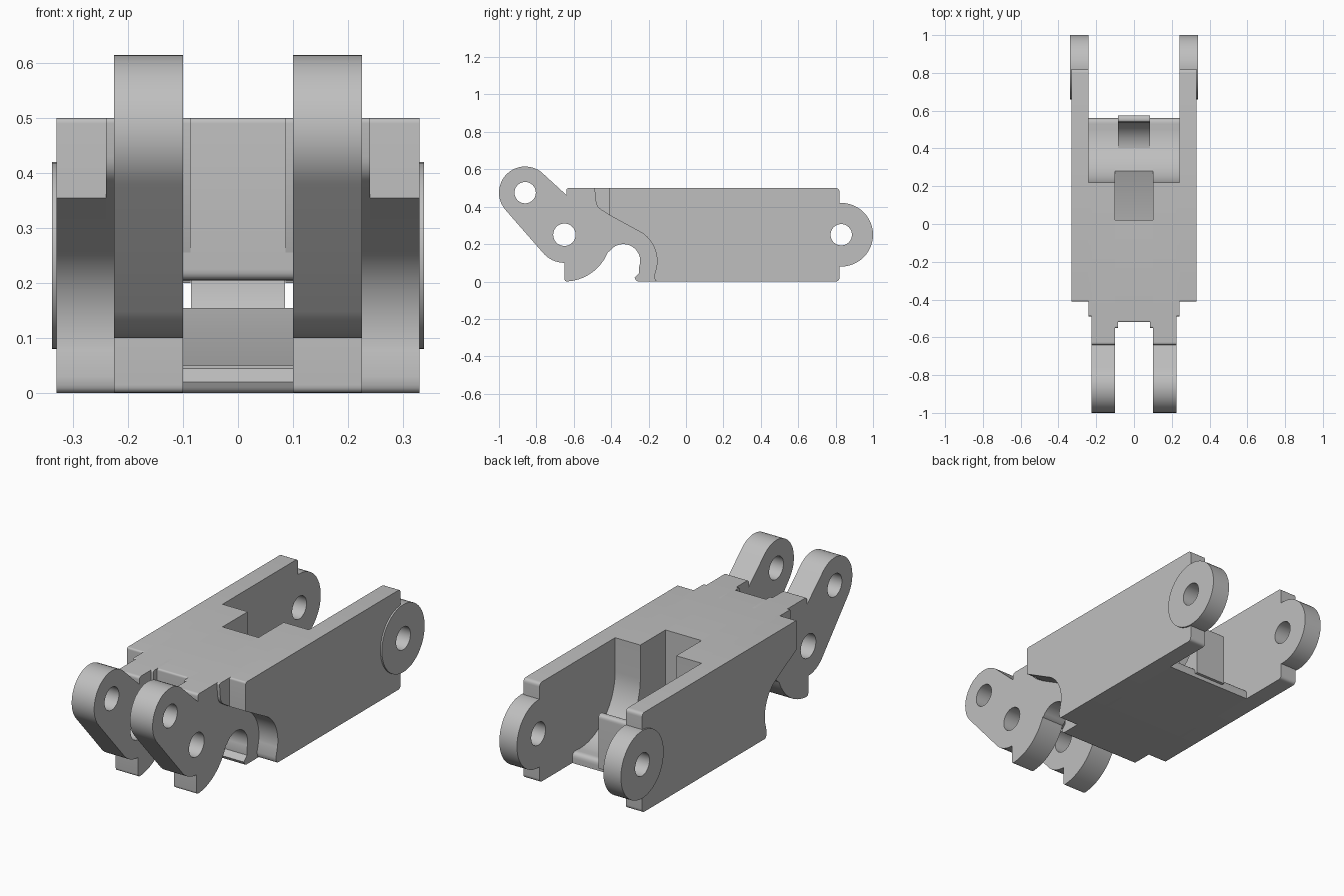
import bpy, bmesh, math
from mathutils import Vector

cube = bpy.data.objects.get("Cube")
if cube:
    bpy.data.objects.remove(cube)

grey = bpy.data.materials.new("plain grey")
grey.use_nodes = True
colour = (0.52, 0.52, 0.52, 1)
grey.diffuse_color = colour
grey.node_tree.nodes["Principled BSDF"].inputs["Base Color"].default_value = colour


def arc(cy, cz, r, start, end, steps=20):
    """Points along an arc in the side plane, angles in degrees."""
    angles = [math.radians(start + (end - start) * i / steps) for i in range(steps + 1)]
    return [(cy + r * math.cos(a), cz + r * math.sin(a)) for a in angles]


def circle(cy, cz, r):
    return arc(cy, cz, r, 0, 360, 48)[:-1]


def soften(points):
    """Round every corner given as (y, z, radius)."""
    out = []
    for i, p in enumerate(points):
        if len(p) == 2:
            out.append(p)
            continue
        here = Vector(p[:2])
        before = Vector(points[i - 1][:2])
        after = Vector(points[(i + 1) % len(points)][:2])
        a = here + (before - here).normalized() * p[2]
        b = here + (after - here).normalized() * p[2]
        for k in range(6):
            t = k / 5
            out.append(tuple(a * (1 - t) ** 2 + here * 2 * t * (1 - t) + b * t * t))
    return out


def slab(name, x0, x1, outline, holes=()):
    """Extrude a side profile with holes from x0 to x1."""
    curve = bpy.data.curves.new(name, "CURVE")
    curve.dimensions = "2D"
    curve.fill_mode = "BOTH"
    curve.extrude = (x1 - x0) / 2
    for loop in [soften(outline), *holes]:
        spline = curve.splines.new("POLY")
        spline.points.add(len(loop) - 1)
        for point, (y, z) in zip(spline.points, loop):
            point.co = (y, z, 0, 1)
        spline.use_cyclic_u = True
    obj = bpy.data.objects.new(name, curve)
    bpy.context.collection.objects.link(obj)
    bpy.ops.object.select_all(action="DESELECT")
    obj.select_set(True)
    bpy.context.view_layer.objects.active = obj
    bpy.ops.object.convert(target="MESH")
    obj = bpy.context.object
    bm = bmesh.new()
    bm.from_mesh(obj.data)
    for v in bm.verts:
        y, z, x = v.co
        v.co = (x + (x0 + x1) / 2, y, z)
    bmesh.ops.remove_doubles(bm, verts=bm.verts, dist=0.0002)
    bmesh.ops.recalc_face_normals(bm, faces=bm.faces)
    bm.to_mesh(obj.data)
    bm.free()
    obj.data.materials.clear()
    obj.data.materials.append(grey)
    bpy.ops.object.shade_smooth_by_angle(angle=math.radians(30))


def pair(name, x0, x1, outline, holes=()):
    slab("left_" + name, x0, x1, outline, holes)
    slab("right_" + name, -x1, -x0, outline, holes)


# Shared profile pieces
pivot = (-0.65, 0.25)
tip = (-0.86, 0.475)
rear = (0.83, 0.25)
hook = (-0.335, 0.11)
hook_clearance = arc(*hook, 0.18, 55, -10) + [(-0.17, 0.03), (-0.165, 0, 0.015)]
hook_lip = [(-0.25, 0.045), (-0.275, 0.02), (-0.265, 0, 0.012)]
floor_end = [(0.56, 0), (0.56, 0.055, 0.03)]
hollow = arc(0.5, 0.33, 0.28, 270, 180)
recess = floor_end + hollow + [(0.22, 0.5)]

# Outer side plates, with rear pivot bosses
plate = [(-0.41, 0.5, 0.01), (-0.41, 0.355)] + hook_clearance
plate += [(0.82, 0, 0.02)] + arc(*rear, 0.12, 265, 95) + [(0.82, 0.5, 0.02)]
pair("side_plate", 0.24, 0.33, plate)
pair("rear_boss", 0.24, 0.338, circle(*rear, 0.17), [circle(*rear, 0.057)])

# Thin shoulders between the plates and the lugs
shoulder = [(-0.49, 0.5, 0.01), (-0.48, 0.4, 0.03), (-0.41, 0.355)]
pair("shoulder", 0.225, 0.24, shoulder + hook_clearance + recess)

# Front lugs running back into the solid body
lug = [(-0.64, 0.5, 0.015), (-0.64, 0.463)]
lug += arc(*tip, 0.14, 43, 223) + arc(*pivot, 0.15, 223, 270)
lug += [(-0.65, 0, 0.015)] + arc(*pivot, 0.25, 275, 338)
lug += arc(*hook, 0.09, 145, -20) + hook_lip + recess
pair("front_lug", 0.1, 0.225, lug, [circle(*tip, 0.057), circle(*pivot, 0.06)])

# Centre web under the top deck, with small cheeks beside it
slab("centre_web", -0.1, 0.1,
     [(-0.52, 0.5, 0.01), (-0.52, 0.205, 0.02), (0.02, 0.205), (0.02, 0.5)])
pair("web_cheek", 0.086, 0.1,
     [(-0.55, 0.5, 0.01), (-0.55, 0.34), (-0.5, 0.2), (-0.4, 0.2), (-0.4, 0.5)])

# Centre floor with its ramp, and the upright catch behind it
ramp_top = [p for p in hollow if p[0] < 0.5 and p[1] < 0.155]
slab("centre_floor", -0.1, 0.1,
     hook_lip + floor_end + ramp_top + [(0.28, 0.155), (0.02, 0.05), (-0.25, 0.05)])
slab("rear_catch", -0.085, 0.085,
     [(0.4, 0.02), (0.575, 0.02), (0.575, 0.29, 0.02), (0.54, 0.29, 0.012)]
     + arc(0.39, 0.22, 0.15, 10, -85))
